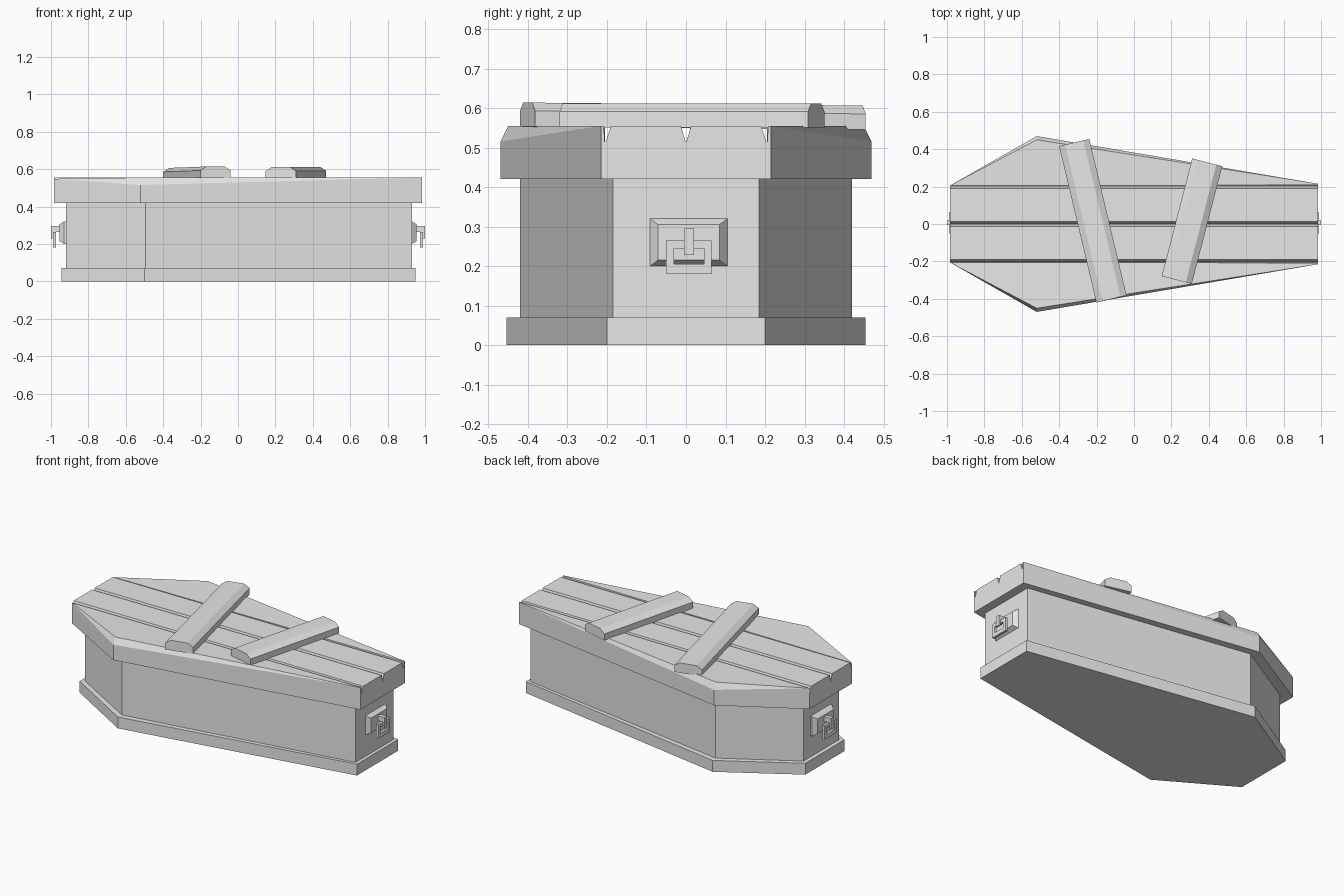
import bpy, bmesh
from math import radians
from mathutils import Matrix, Vector

if "Cube" in bpy.data.objects:
    bpy.data.objects.remove(bpy.data.objects["Cube"])

grey = bpy.data.materials.new("plain_grey")
grey.use_nodes = True
grey.diffuse_color = (0.8, 0.8, 0.8, 1)
grey.node_tree.nodes["Principled BSDF"].inputs["Base Color"].default_value = (0.8, 0.8, 0.8, 1)


def finish(name, bm):
    bmesh.ops.recalc_face_normals(bm, faces=bm.faces)
    mesh = bpy.data.meshes.new(name)
    bm.to_mesh(mesh)
    bm.free()
    mesh.materials.append(grey)
    obj = bpy.data.objects.new(name, mesh)
    bpy.context.collection.objects.link(obj)
    return obj


def extrude(name, points, offset):
    """Solid made by pushing a flat outline along an offset."""
    bm = bmesh.new()
    face = bm.faces.new([bm.verts.new(p) for p in points])
    new = bmesh.ops.extrude_face_region(bm, geom=[face], use_keep_orig=True)["geom"]
    bmesh.ops.translate(bm, vec=offset, verts=[v for v in new if isinstance(v, bmesh.types.BMVert)])
    return finish(name, bm)


def hull(name, points):
    bm = bmesh.new()
    for p in points:
        bm.verts.new(p)
    bmesh.ops.convex_hull(bm, input=bm.verts[:])
    bmesh.ops.dissolve_limit(bm, angle_limit=radians(0.5), verts=bm.verts[:], edges=bm.edges[:])
    return finish(name, bm)


def box(name, low, high):
    bm = bmesh.new()
    bmesh.ops.create_cube(bm, size=1)
    low, high = Vector(low), Vector(high)
    bmesh.ops.scale(bm, vec=high - low, verts=bm.verts)
    bmesh.ops.translate(bm, vec=(low + high) / 2, verts=bm.verts)
    return finish(name, bm)


def tier(name, outline, z0, z1):
    """Six-sided layer mirrored across the long axis."""
    ring = [(x, y, z0) for x, y in outline] + [(x, -y, z0) for x, y in reversed(outline)]
    return extrude(name, ring, (0, 0, z1 - z0))


# Stacked layers of the chest
LID = [(-0.985, 0.205), (-0.52, 0.47), (0.985, 0.215)]
tier("foot_trim", [(-0.945, 0.19), (-0.5, 0.455), (0.95, 0.2)], 0, 0.07)
tier("body", [(-0.92, 0.172), (-0.495, 0.42), (0.93, 0.185)], 0.07, 0.42)
tier("lid_base", LID, 0.42, 0.515)

# Lid boards, with V grooves between them
for side, label in ((1, "back"), (-1, "front")):
    section = [(0.001, 0.515), (0.203, 0.515), (0.19, 0.555), (0.013, 0.555)]
    extrude("middle_board_" + label, [(-0.985, side * y, z) for y, z in section], (1.97, 0, 0))
    low = [(x, side * y, 0.515) for x, y in LID]
    top = [(-0.985, side * 0.205, 0.548), (-0.52, side * 0.45, 0.555), (0.985, side * 0.215, 0.555)]
    inner = [(0.985, side * 0.206, 0.515), (0.985, side * 0.208, 0.555)]
    hull("side_board_" + label, low + top + inner)


# Loose boards nailed across the lid
def cross_board(name, length, centre, turn, tip):
    section = [(-0.083, 0), (0.083, 0), (0.083, 0.04), (0.05, 0.061), (-0.05, 0.061), (-0.083, 0.04)]
    obj = extrude(name, [(x, -length / 2, z) for x, z in section], (0, length, 0))
    obj.matrix_world = (Matrix.Translation(centre) @ Matrix.Rotation(radians(turn), 4, "Z")
                        @ Matrix.Rotation(radians(tip), 4, "X"))


cross_board("long_cross_board", 0.86, (-0.22, 0.017, 0.549), 13.4, -0.5)
cross_board("short_cross_board", 0.65, (0.31, 0.015, 0.551), -14.5, 0)

# Handle on each end: tapered mount, hook and square ring
for s, label in ((1, "left"), (-1, "right")):
    mount = []
    for x, grow in ((0.9, 0), (0.93, 0), (0.955, -0.02)):
        mount += [(s * x, 0.007 + a * (0.098 + grow), 0.26 + b * (0.06 + grow * 0.75))
                  for a in (-1, 1) for b in (-1, 1)]
    hull("handle_mount_" + label, mount)
    box("hook_arm_" + label, (s * 0.95, -0.005, 0.265), (s * 1.0, 0.02, 0.295))
    box("hook_tip_" + label, (s * 0.99, -0.005, 0.228), (s * 1.0, 0.02, 0.265))
    for part, y0, y1, z0, z1 in (("top", -0.05, 0.065, 0.245, 0.265),
                                 ("bottom", -0.05, 0.065, 0.18, 0.205),
                                 ("near", -0.05, -0.03, 0.205, 0.245),
                                 ("far", 0.045, 0.065, 0.205, 0.245)):
        box("ring_" + part + "_" + label, (s * 0.974, y0, z0), (s * 0.99, y1, z1))
